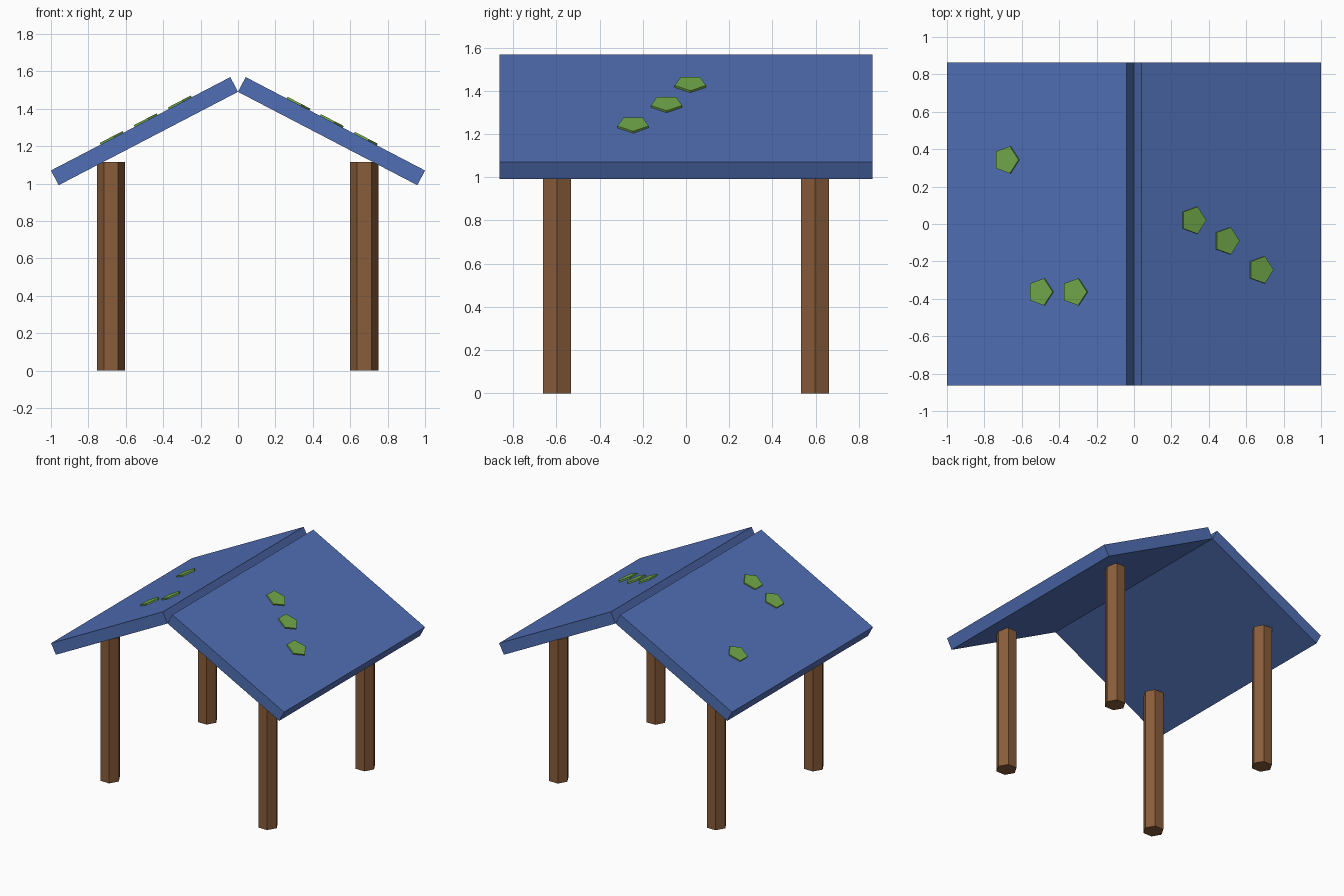
import bpy
import math
from mathutils import Vector, Matrix

if "Cube" in bpy.data.objects:
    bpy.data.objects.remove(bpy.data.objects["Cube"])

SLOPE = math.radians(27.5)


def material(name, rgb):
    m = bpy.data.materials.new(name)
    m.diffuse_color = (*rgb, 1)
    m.use_nodes = True
    m.node_tree.nodes["Principled BSDF"].inputs["Base Color"].default_value = m.diffuse_color
    return m


BLUE = material("roof_blue", (0.082, 0.159, 0.462))
BROWN = material("wood_brown", (0.250, 0.108, 0.042))
GREEN = material("leaf_green", (0.165, 0.397, 0.067))


def prism(name, sides, radius, depth, matrix, mat):
    """Regular prism with its first corner pointing along local +x."""
    ring = [(radius * math.cos(math.tau * i / sides),
             radius * math.sin(math.tau * i / sides)) for i in range(sides)]
    return extrude(name, ring, depth, matrix, mat)


def extrude(name, ring, depth, matrix, mat):
    """Extrude a counter-clockwise outline symmetrically along local z."""
    n = len(ring)
    verts = [(x, y, z) for z in (-depth / 2, depth / 2) for x, y in ring]
    faces = [tuple(reversed(range(n))), tuple(range(n, 2 * n))]
    faces += [(i, (i + 1) % n, n + (i + 1) % n, n + i) for i in range(n)]
    mesh = bpy.data.meshes.new(name)
    mesh.from_pydata(verts, [], faces)
    mesh.materials.append(mat)
    obj = bpy.data.objects.new(name, mesh)
    obj.matrix_world = matrix
    bpy.context.collection.objects.link(obj)
    return obj


# Two sloping roof slabs meeting at their lower inner edges
HALF_Y = 0.864
LENGTH, THICK = 1.081, 0.089
for side, s in (("left", -1), ("right", 1)):
    tilt = Matrix.Rotation(s * SLOPE, 4, 'Y')
    centre = Vector((0, 0, 1.49)) + tilt @ Vector((s * LENGTH / 2, 0, THICK / 2))
    outline = [(-LENGTH / 2, -HALF_Y), (LENGTH / 2, -HALF_Y),
               (LENGTH / 2, HALF_Y), (-LENGTH / 2, HALF_Y)]
    extrude(f"roof_{side}", outline, THICK, Matrix.Translation(centre) @ tilt, BLUE)

# Four hexagonal posts
POST_H = 1.115
for side, x in (("left", -0.68), ("right", 0.675)):
    for end, y in (("front", -0.597), ("back", 0.597)):
        prism(f"post_{end}_{side}", 6, 0.075, POST_H,
              Matrix.Translation((x, y, POST_H / 2)), BROWN)

# Five-sided moss patches, slightly raised from the roof
PATCHES = [(0.315, 0.02), (0.493, -0.09), (0.675, -0.245),
           (-0.68, 0.343), (-0.498, -0.363), (-0.315, -0.363)]
for i, (x, y) in enumerate(PATCHES):
    s = 1 if x > 0 else -1
    tilt = Matrix.Rotation(s * SLOPE, 4, 'Y')
    z = 1.49 + THICK / math.cos(SLOPE) - abs(x) * math.tan(SLOPE)
    prism(f"moss_patch_{i + 1}", 5, 0.076, 0.02,
          Matrix.Translation((x, y, z)) @ tilt, GREEN)
